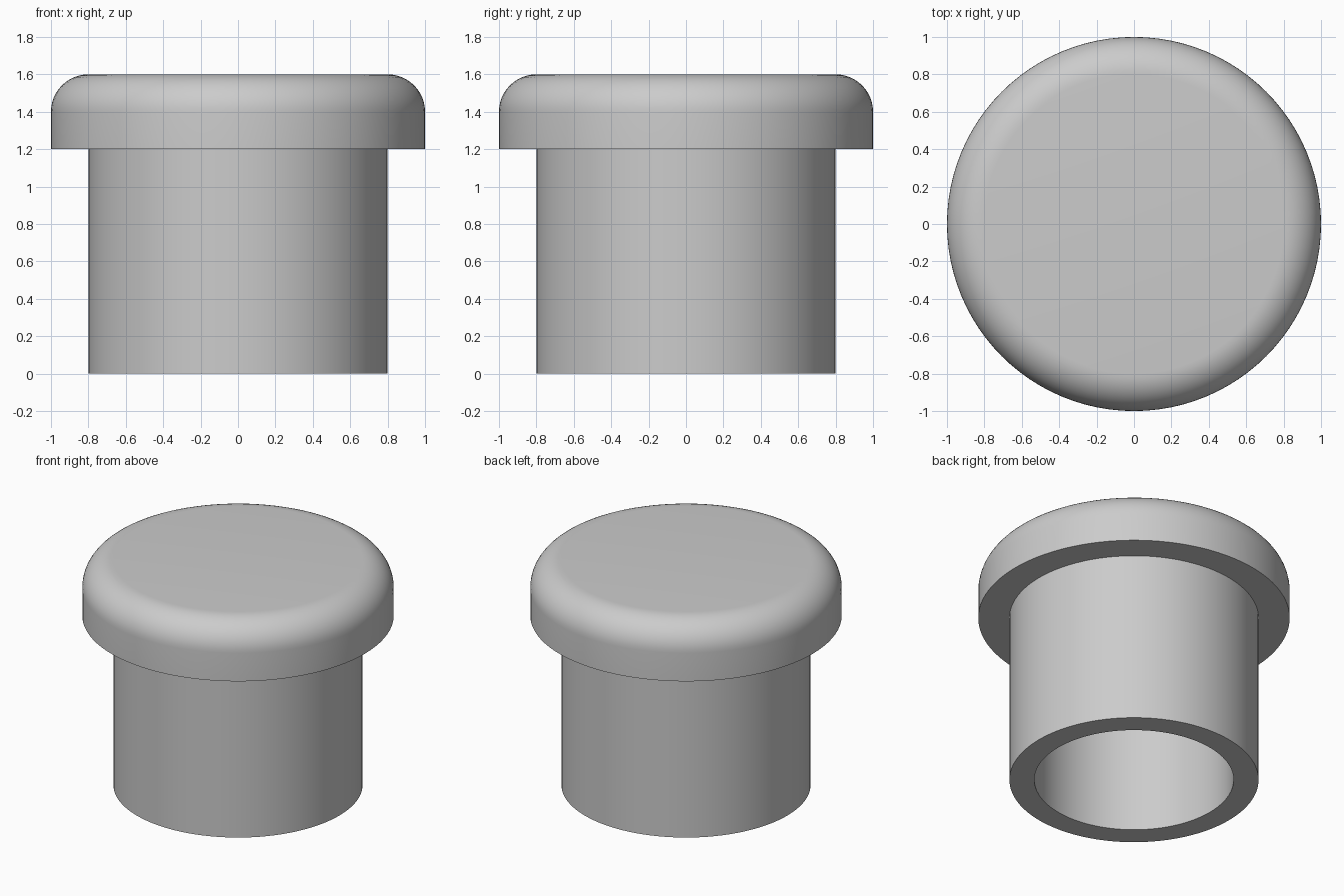
import bpy, bmesh, math
from mathutils import Vector

SEGMENTS = 96
CAP_R, SLEEVE_R, BORE_R = 1.0, 0.8, 0.64
TOP, SHOULDER, FILLET = 1.6, 1.2, 0.2

cube = bpy.data.objects.get("Cube")
if cube:
    bpy.data.objects.remove(cube, do_unlink=True)

grey = bpy.data.materials.new("plain grey")
grey.use_nodes = True
colour = (0.6, 0.6, 0.6, 1)
grey.diffuse_color = colour
grey.node_tree.nodes["Principled BSDF"].inputs["Base Color"].default_value = colour


def lathe(name, profile):
    """Spin an (r, z) profile around the z axis into a closed solid."""
    bm = bmesh.new()
    verts = [bm.verts.new((r, 0, z)) for r, z in profile]
    edges = [bm.edges.new(pair) for pair in zip(verts, verts[1:])]
    bmesh.ops.spin(bm, geom=verts + edges, cent=Vector(), axis=Vector((0, 0, 1)),
                   angle=math.tau, steps=SEGMENTS, use_merge=True)
    bmesh.ops.remove_doubles(bm, verts=bm.verts, dist=0.0001)
    bmesh.ops.recalc_face_normals(bm, faces=bm.faces)
    mesh = bpy.data.meshes.new(name)
    bm.to_mesh(mesh)
    bm.free()
    mesh.materials.append(grey)
    obj = bpy.data.objects.new(name, mesh)
    bpy.context.collection.objects.link(obj)
    return obj


# Rounded upper edge of the cap
steps = 12
round_edge = []
for i in range(steps + 1):
    a = math.pi / 2 * i / steps
    round_edge.append((CAP_R - FILLET + FILLET * math.cos(a),
                       TOP - FILLET + FILLET * math.sin(a)))

# Blind bore, hollow sleeve, overhanging shoulder, rounded cap
profile = [(0, SHOULDER), (BORE_R, SHOULDER), (BORE_R, 0), (SLEEVE_R, 0),
           (SLEEVE_R, SHOULDER), (CAP_R, SHOULDER), *round_edge, (0, TOP)]
plug = lathe("hollow_plug", profile)

bpy.ops.object.select_all(action="DESELECT")
plug.select_set(True)
bpy.context.view_layer.objects.active = plug
bpy.ops.object.shade_smooth_by_angle(angle=math.radians(30))
